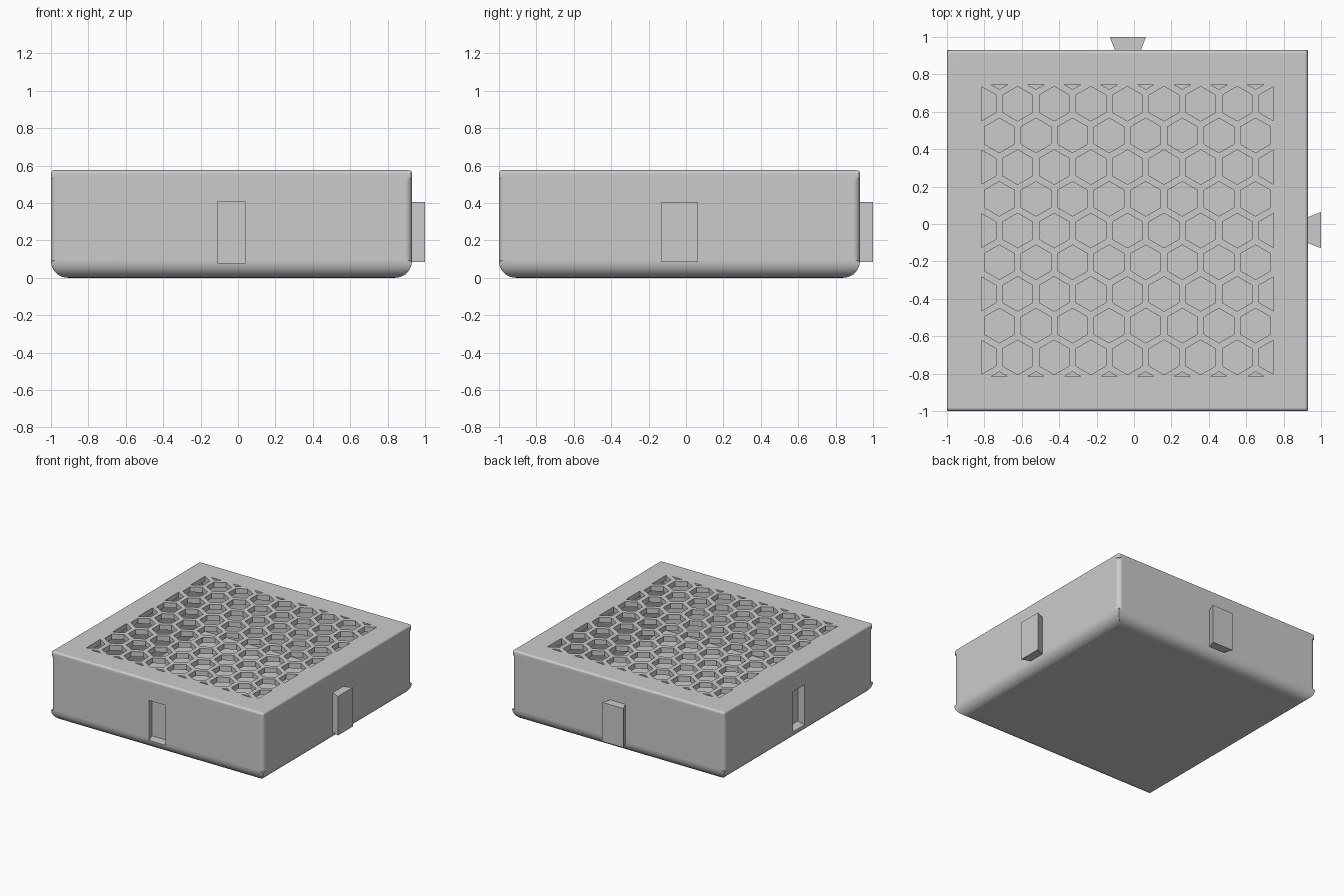
import bpy, bmesh, math
from mathutils import Vector

if "Cube" in bpy.data.objects:
    bpy.data.objects.remove(bpy.data.objects["Cube"])

C = -0.035           # centre of the box in x and y
H = 0.965            # half width of the box
SEAM, TOP = 0.532, 0.575

grey = bpy.data.materials.new("plain grey")
grey.diffuse_color = (0.6, 0.6, 0.6, 1)
grey.use_nodes = True
grey.node_tree.nodes["Principled BSDF"].inputs["Base Color"].default_value = grey.diffuse_color


def make(name, bm):
    bmesh.ops.recalc_face_normals(bm, faces=bm.faces[:])
    me = bpy.data.meshes.new(name)
    bm.to_mesh(me)
    bm.free()
    me.materials.append(grey)
    ob = bpy.data.objects.new(name, me)
    bpy.context.collection.objects.link(ob)
    return ob


def activate(ob):
    bpy.ops.object.select_all(action='DESELECT')
    ob.select_set(True)
    bpy.context.view_layer.objects.active = ob


def prism(name, pts, z0, z1):
    bm = bmesh.new()
    lo = [bm.verts.new((x, y, z0)) for x, y in pts]
    hi = [bm.verts.new((x, y, z1)) for x, y in pts]
    bm.faces.new(lo)
    bm.faces.new(hi)
    n = len(pts)
    for i in range(n):
        j = (i + 1) % n
        bm.faces.new((lo[i], lo[j], hi[j], hi[i]))
    return make(name, bm)


def cut(ob, cutter):
    cutter.hide_render = True
    mod = ob.modifiers.new("cut", 'BOOLEAN')
    mod.operation, mod.solver, mod.object = 'DIFFERENCE', 'EXACT', cutter
    activate(ob)
    bpy.ops.object.modifier_apply(modifier=mod.name)
    bpy.data.objects.remove(cutter)


def smooth(ob):
    activate(ob)
    bpy.ops.object.shade_smooth_by_angle(angle=math.radians(35))
    mod = ob.modifiers.new("flat panels", 'WEIGHTED_NORMAL')
    mod.keep_sharp = True


def square(half):
    return [(C + sx * half, C + sy * half)
            for sx, sy in ((-1, -1), (1, -1), (1, 1), (-1, 1))]


def rounded_square(half, r, seg=6):
    pts = []
    for q, (sx, sy) in enumerate(((1, 1), (-1, 1), (-1, -1), (1, -1))):
        for k in range(seg + 1):
            a = math.pi / 2 * (q + k / seg)
            pts.append((C + sx * (half - r) + r * math.cos(a),
                        C + sy * (half - r) + r * math.sin(a)))
    return pts


def dovetail(x0, w0, x1, w1, c):
    return [(x0, c - w0), (x1, c - w1), (x1, c + w1), (x0, c + w0)]


def swap(pts):
    return [(y, x) for x, y in pts]


# Body: mitred rounded underside, softened upright edges above it
R = 0.09
levels = []
for k in range(9):
    a = math.pi / 2 * k / 8
    levels.append((R * (1 - math.cos(a)), H - R * (1 - math.sin(a)), 0.002))
levels += [(R + 0.002, H, 0.036), (SEAM, H, 0.036)]
bm = bmesh.new()
rings = [[bm.verts.new((x, y, z)) for x, y in rounded_square(h, r)]
         for z, h, r in levels]
for a, b in zip(rings, rings[1:]):
    for i in range(len(a)):
        j = (i + 1) % len(a)
        bm.faces.new((a[i], a[j], b[j], b[i]))
bm.faces.new(rings[0])
bm.faces.new(rings[-1])
body = make("body", bm)

# Hollow inside
cut(body, prism("cavity_cutter", square(H - 0.107), 0.073, 0.7))

# Dovetail slots in the front and left walls
slot = dovetail(-1.01, 0.072, -0.92, 0.102, -0.035)
cut(body, prism("left_slot_cutter", slot, 0.078, 0.407))
cut(body, prism("front_slot_cutter", swap(slot), 0.078, 0.407))
smooth(body)

# Dovetail tabs on the right and back walls
tab = dovetail(0.925, 0.067, 1.0, 0.097, -0.033)
prism("right_tab", tab, 0.083, 0.404)
prism("back_tab", swap(tab), 0.083, 0.404)

# Lid: thin plate with softened upper edges
lid = prism("lid", square(H), SEAM, TOP)
bm = bmesh.new()
bm.from_mesh(lid.data)
edges = [e for e in bm.edges if max(v.co.z for v in e.verts) > SEAM + 0.01]
bmesh.ops.bevel(bm, geom=edges, offset=0.018, segments=4, profile=0.5,
                affect='EDGES')
bm.to_mesh(lid.data)
bm.free()

# Honeycomb openings, trimmed to a square field
PITCH, FLAT, FIELD = 0.1957, 0.16, 0.781
bm = bmesh.new()
for row in range(-5, 6):
    shift = 0.5 if row % 2 else 0.0
    for col in range(-5, 5):
        cx = C + (col + shift) * PITCH
        cy = C + row * PITCH * math.sqrt(3) / 2
        if abs(cx - C) > 4.2 * PITCH:
            continue
        bm.faces.new([bm.verts.new((cx + FLAT / math.sqrt(3) * math.sin(k * math.pi / 3),
                                    cy + FLAT / math.sqrt(3) * math.cos(k * math.pi / 3),
                                    SEAM - 0.05)) for k in range(6)])
for d in ((1, 0, 0), (-1, 0, 0), (0, 1, 0), (0, -1, 0)):
    n = Vector(d)
    bmesh.ops.bisect_plane(bm, geom=bm.verts[:] + bm.edges[:] + bm.faces[:],
                           plane_co=Vector((C, C, 0)) + n * FIELD, plane_no=n,
                           clear_outer=True)
res = bmesh.ops.extrude_face_region(bm, geom=bm.faces[:], use_keep_orig=True)
bmesh.ops.translate(bm, vec=(0, 0, 0.2),
                    verts=[g for g in res["geom"] if isinstance(g, bmesh.types.BMVert)])
cut(lid, make("honeycomb_cutter", bm))
smooth(lid)
